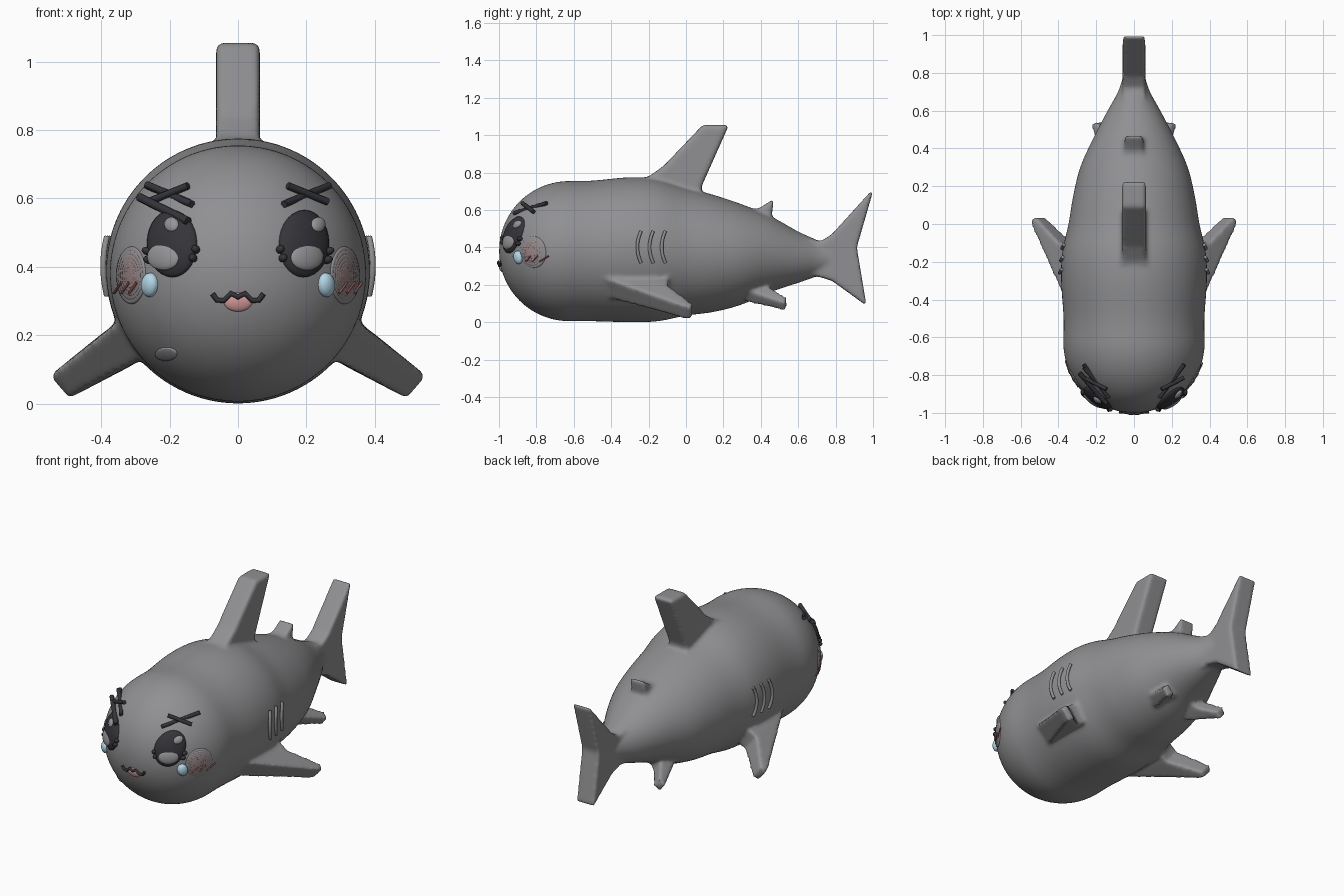
import bpy, bmesh, math
from mathutils import Vector

if "Cube" in bpy.data.objects:
    bpy.data.objects.remove(bpy.data.objects["Cube"])


def material(name, rgb):
    m = bpy.data.materials.new(name)
    m.diffuse_color = (*rgb, 1)
    m.use_nodes = True
    m.node_tree.nodes["Principled BSDF"].inputs["Base Color"].default_value = m.diffuse_color
    return m


GREY = material("grey_skin", (0.28, 0.28, 0.29))
DARK = material("dark", (0.035, 0.035, 0.042))
SHINE = material("eye_shine", (0.30, 0.30, 0.31))
TEAR = material("tear_blue", (0.45, 0.68, 0.80))
PINK = material("mouth_pink", (0.75, 0.36, 0.36))
RED = material("blush_red", (0.30, 0.09, 0.09))

HEAD_R, HEAD_Y, HEAD_Z = 0.375, -0.625, 0.38

# Body stations: y, half width, top, bottom
STATIONS = [(-0.63, 0.375, 0.755, 0.005), (-0.5, 0.373, 0.757, 0.005), (-0.3, 0.386, 0.775, 0.0),
            (-0.15, 0.38, 0.765, 0.005), (0.0, 0.347, 0.72, 0.035), (0.15, 0.322, 0.68, 0.055),
            (0.3, 0.285, 0.63, 0.095), (0.45, 0.218, 0.568, 0.16), (0.6, 0.14, 0.485, 0.21),
            (0.7, 0.085, 0.44, 0.245), (0.78, 0.058, 0.40, 0.28)]


def smooth_stations(steps):
    """Catmull-Rom through the stations."""
    s = [Vector(p) for p in STATIONS]
    s = [2 * s[0] - s[1]] + s + [2 * s[-1] - s[-2]]
    out = []
    for i in range(1, len(s) - 2):
        a, b, c, d = s[i - 1:i + 3]
        for k in range(steps):
            t = k / steps
            out.append(0.5 * (2 * b + (c - a) * t + (2 * a - 5 * b + 4 * c - d) * t * t
                              + (3 * b - a - 3 * c + d) * t ** 3))
    return out + [s[-2]]


RINGS = []
for k in range(1, 18):
    t = math.radians(5 * k)
    r = HEAD_R * math.sin(t)
    RINGS.append((HEAD_Y - HEAD_R * math.cos(t), r, HEAD_Z + r, HEAD_Z - r))
RINGS += [tuple(v) for v in smooth_stations(5)]


def loft(bm, rings, n=64):
    loops = []
    for y, w, top, bot in rings:
        loops.append([bm.verts.new((w * math.cos(2 * math.pi * i / n), y,
                      (top + bot) / 2 + (top - bot) / 2 * math.sin(2 * math.pi * i / n)))
                      for i in range(n)])
    for a, b in zip(loops, loops[1:]):
        for i in range(n):
            bm.faces.new((a[i], a[(i + 1) % n], b[(i + 1) % n], b[i]))
    bm.faces.new(loops[0])
    bm.faces.new(loops[-1])


def slab(bm, side_a, side_b):
    """Closed plate between two matching outlines."""
    a = [bm.verts.new(p) for p in side_a]
    b = [bm.verts.new(p) for p in side_b]
    n = len(a)
    bm.faces.new(a)
    bm.faces.new(b[::-1])
    for i in range(n):
        bm.faces.new((a[i], b[i], b[(i + 1) % n], a[(i + 1) % n]))


def upright_fin(bm, outline, half):
    slab(bm, [(half, y, z) for y, z in outline], [(-half, y, z) for y, z in outline])


def paired_fin(bm, outline, x0, z0, slope, half_root, half_tip, x_tip):
    """Drooping, mirrored side fin from an (x, y) outline."""
    for s in (1, -1):
        up, low = [], []
        for x, y in outline:
            f = min(max((x - x0) / (x_tip - x0), 0), 1)
            h = half_root + (half_tip - half_root) * f
            z = z0 + slope * (x - x0)
            up.append((s * (x + 0.62 * h), y, z + 0.78 * h))
            low.append((s * (x - 0.62 * h), y, z - 0.78 * h))
        slab(bm, up, low)


# Body and fins fused into one smooth skin
bm = bmesh.new()
loft(bm, RINGS)
upright_fin(bm, [(-0.27, 0.75), (-0.19, 0.785), (-0.12, 0.835), (0.09, 1.055), (0.23, 1.055),
                 (0.085, 0.73), (0.065, 0.6), (-0.2, 0.6)], 0.064)
upright_fin(bm, [(0.30, 0.6), (0.39, 0.608), (0.47, 0.66), (0.458, 0.57), (0.46, 0.45), (0.36, 0.45)], 0.05)
upright_fin(bm, [(0.6, 0.46), (0.72, 0.432), (0.78, 0.47), (1.005, 0.718), (0.913, 0.40),
                 (0.965, 0.088), (0.78, 0.222), (0.7, 0.246), (0.6, 0.23)], 0.06)
paired_fin(bm, [(0.2, -0.5), (0.31, -0.44), (0.512, -0.02), (0.525, 0.025), (0.495, 0.035),
                (0.36, -0.1), (0.2, -0.08)], 0.338, 0.169, -0.654, 0.066, 0.044, 0.517)
paired_fin(bm, [(0.08, 0.27), (0.14, 0.32), (0.2, 0.49), (0.213, 0.53), (0.18, 0.54),
                (0.12, 0.45), (0.08, 0.43)], 0.14, 0.14, -0.8, 0.042, 0.03, 0.2)
bmesh.ops.recalc_face_normals(bm, faces=bm.faces)
bmesh.ops.triangulate(bm, faces=bm.faces)
me = bpy.data.meshes.new("body")
bm.to_mesh(me)
bm.free()
me.materials.append(GREY)
body = bpy.data.objects.new("body", me)
bpy.context.collection.objects.link(body)
rm = body.modifiers.new("fuse", 'REMESH')
rm.mode, rm.voxel_size, rm.use_smooth_shade = 'VOXEL', 0.011, True
sm = body.modifiers.new("soften", 'SMOOTH')
sm.factor, sm.iterations = 0.5, 9


def on_head(x, z, lift=0.0):
    """Point on the head seen from the front, raised along the normal."""
    d = math.sqrt(max(HEAD_R ** 2 - x * x - (z - HEAD_Z) ** 2, 0))
    c = Vector((0, HEAD_Y, HEAD_Z))
    n = (Vector((x, HEAD_Y - d, z)) - c).normalized()
    return c + n * (HEAD_R + lift)


def patch(name, x, z, a, b, height, mat, lift=0.0, n=28, m=7):
    """Domed oval that hugs the head."""
    bm = bmesh.new()
    tip = bm.verts.new(on_head(x, z, lift + height))
    prev = None
    for k in range(1, m + 1):
        r = math.sin(math.pi / 2 * k / m)
        h = lift + height * math.cos(math.pi / 2 * k / m) - (0.004 if k == m else 0)
        ring = [bm.verts.new(on_head(x + a * r * math.cos(2 * math.pi * i / n),
                                     z + b * r * math.sin(2 * math.pi * i / n), h)) for i in range(n)]
        for i in range(n):
            j = (i + 1) % n
            bm.faces.new((tip, ring[i], ring[j]) if prev is None else (prev[i], ring[i], ring[j], prev[j]))
        prev = ring
    me = bpy.data.meshes.new(name)
    bm.to_mesh(me)
    bm.free()
    me.materials.append(mat)
    me.shade_smooth()
    ob = bpy.data.objects.new(name, me)
    bpy.context.collection.objects.link(ob)


def tube(name, pts, radius, mat):
    cu = bpy.data.curves.new(name, 'CURVE')
    cu.dimensions, cu.bevel_depth, cu.bevel_resolution, cu.use_fill_caps = '3D', radius, 2, True
    sp = cu.splines.new('POLY')
    sp.points.add(len(pts) - 1)
    for p, q in zip(sp.points, pts):
        p.co = (*q, 1)
    cu.materials.append(mat)
    bpy.context.collection.objects.link(bpy.data.objects.new(name, cu))


# Eyes with two shines each, lash bumps and tears
for s, small, big in ((-1, -0.186, -0.21), (1, 0.224, 0.194)):
    patch("eye", s * 0.192, 0.467, 0.073, 0.099, 0.022, DARK)
    patch("eye_shine_small", small, 0.517, 0.02, 0.021, 0.012, SHINE, 0.016)
    patch("eye_shine_large", big, 0.427, 0.046, 0.038, 0.012, SHINE, 0.014)
    for x, z in ((0.262, 0.445), (0.258, 0.42), (0.122, 0.45), (0.13, 0.425)):
        patch("lash", s * x, z, 0.011, 0.012, 0.018, DARK, 0.004, 12, 4)
    patch("tear", s * 0.256, 0.347, 0.021, 0.035, 0.02, TEAR, 0.003)
    # Soft blush in layers, with three slanted marks on top
    for k in range(6):
        f = k / 5
        m = material("blush", (0.285 + 0.05 * f, 0.272 - 0.04 * f, 0.28 - 0.045 * f))
        patch("blush", s * 0.312, 0.375, 0.042 - 0.006 * k, 0.085 - 0.012 * k, 0.0006, m, 0.003 + 0.0004 * k)
    for k in (-1, 0, 1):
        x = s * 0.325 + 0.022 * k
        tube("blush_mark", [on_head(x - 0.011, 0.324, 0.005), on_head(x + 0.011, 0.354, 0.005)], 0.004, RED)

# Brow sticks: crossed pairs and one extra stick
for s in (-1, 1):
    tube("brow_rising", [(s * 0.135, -0.92, 0.583), (s * 0.266, -0.745, 0.637)], 0.011, DARK)
    tube("brow_falling", [(s * 0.146, -0.875, 0.637), (s * 0.262, -0.815, 0.59)], 0.011, DARK)
tube("brow_outer", [(-0.288, -0.79, 0.603), (-0.146, -0.95, 0.533)], 0.013, DARK)
tube("brow_outer_top", [(-0.266, -0.76, 0.64), (-0.14, -0.90, 0.586)], 0.011, DARK)

# Mouth and wavy lip line
patch("mouth", 0, 0.297, 0.042, 0.028, 0.01, PINK)
half = [(0.073, 0.322), (0.06, 0.304), (0.04, 0.303), (0.02, 0.323)]
wave = [(-x, z) for x, z in half] + [(0, 0.313)] + half[::-1]
tube("lip_line", [on_head(x, z, 0.008) for x, z in wave], 0.008, DARK)
patch("chin_spot", -0.21, 0.145, 0.032, 0.019, 0.004, SHINE, 0.002)

# Gill slits
for s in (-1, 1):
    for k, bow in enumerate((-1, -1, -1)):
        y0 = -0.24 + 0.065 * k
        pts = []
        for i in range(13):
            u = -1 + i / 6
            x = (0.394 - 0.006 * k) * math.sqrt(1 - (0.23 * u) ** 2)
            pts.append((s * x, y0 + bow * 0.02 * (1 - u * u), 0.402 + 0.085 * u))
        tube("gill", pts, 0.009, GREY)
